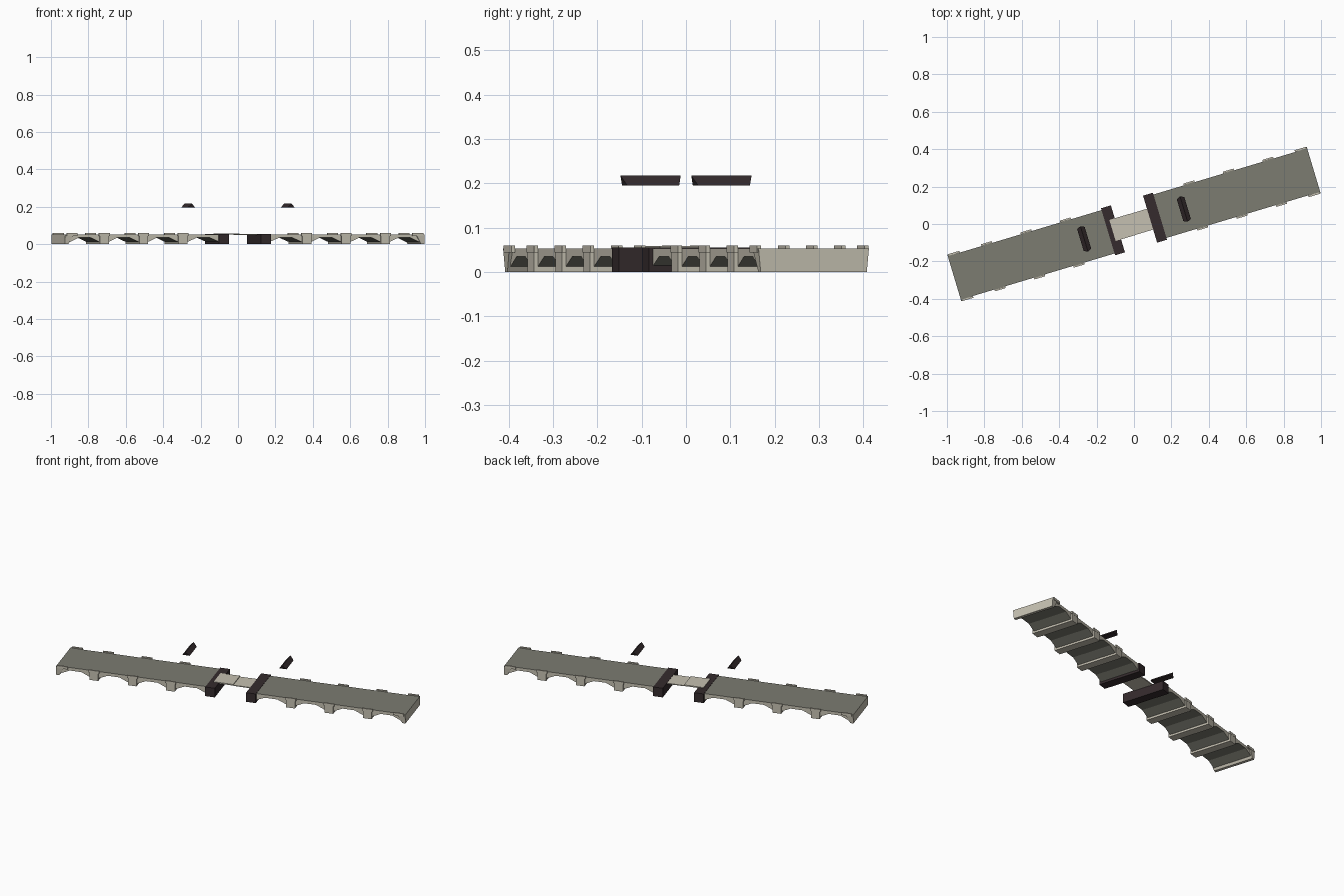
import bpy, bmesh, math
from mathutils import Matrix

if "Cube" in bpy.data.objects:
    bpy.data.objects.remove(bpy.data.objects["Cube"])

ANGLE = math.radians(16.7)   # the bridge lies slightly turned in plan
TURN = Matrix.Rotation(ANGLE, 4, 'Z')


def material(name, rgb):
    m = bpy.data.materials.new(name)
    m.diffuse_color = (*rgb, 1)
    m.use_nodes = True
    m.node_tree.nodes["Principled BSDF"].inputs["Base Color"].default_value = m.diffuse_color
    return m


deck_grey = material("deck_grey", (0.2, 0.2, 0.165))
pale_stone = material("pale_stone", (0.56, 0.53, 0.44))
dark_wood = material("dark_wood", (0.035, 0.024, 0.026))


def finish(bm, name, mats, side):
    """Turn the part into place; side -1 is the opposite half."""
    if side < 0:
        bm.transform(Matrix.Rotation(math.pi, 4, 'Z'))
    bm.transform(TURN)
    bmesh.ops.recalc_face_normals(bm, faces=bm.faces)
    mesh = bpy.data.meshes.new(name)
    bm.to_mesh(mesh)
    bm.free()
    for m in mats:
        mesh.materials.append(m)
    ob = bpy.data.objects.new(name, mesh)
    bpy.context.collection.objects.link(ob)
    return ob


def box(name, u, v, z, mat, side=1):
    bm = bmesh.new()
    bmesh.ops.create_cube(bm, size=1)
    for p in bm.verts:
        p.co = [lo + (c + 0.5) * (hi - lo) for c, (lo, hi) in zip(p.co, (u, v, z))]
    return finish(bm, name, [mat], side)


RIBS = (0.345, 0.565, 0.785)
RW = 0.025      # half width of a rib
TOP = 0.053


def vaulted_deck(side):
    # Side profile with a shallow arch between each pair of ribs
    starts = [0.14] + [r + RW for r in RIBS]
    ends = [r - RW for r in RIBS] + [0.975]
    pts = [(0.14, TOP)]
    for a, b in zip(starts, ends):
        d = (b - a) * 0.3
        pts += [(a, 0.012), (a + d, 0.035), (b - d, 0.035), (b, 0.012)]
    pts.append((0.975, TOP))
    bm = bmesh.new()
    face = bm.faces.new([bm.verts.new((u, -0.121, z)) for u, z in pts])
    res = bmesh.ops.extrude_face_region(bm, geom=[face])
    for g in res["geom"]:
        if isinstance(g, bmesh.types.BMVert):
            g.co.y = 0.121
    bm.normal_update()
    # Road surface and vault undersides are grey, sides are pale
    for f in bm.faces:
        f.material_index = 0 if abs(f.normal.y) < 0.5 else 1
    finish(bm, "vaulted_deck", [deck_grey, pale_stone], side)


def end_wall(side):
    # Slanted end block with a grey road strip on top
    bm = bmesh.new()
    bmesh.ops.create_cube(bm, size=1)
    for p in bm.verts:
        hi = p.co.z > 0
        p.co = (1.003 if p.co.x > 0 else (0.955 if hi else 0.985),
                math.copysign(0.13 if hi else 0.125, p.co.y), TOP if hi else 0)
    bm.normal_update()
    for f in bm.faces:
        f.material_index = 0 if f.normal.z > 0.9 else 1
    finish(bm, "end_wall", [deck_grey, pale_stone], side)


def floating_beam(side):
    # Triangular bar whose ridge overhangs its base at both ends
    bm = bmesh.new()
    ends = []
    for s in (-1, 1):
        ends.append([bm.verts.new(c) for c in (
            (0.257, s * 0.061, 0.195), (0.299, s * 0.061, 0.195), (0.278, s * 0.071, 0.217))])
    a, b = ends
    bm.faces.new(a)
    bm.faces.new(b)
    for i in range(3):
        j = (i + 1) % 3
        bm.faces.new((a[i], a[j], b[j], b[i]))
    finish(bm, "floating_beam", [dark_wood], side)


for side in (1, -1):
    vaulted_deck(side)
    end_wall(side)
    floating_beam(side)
    box("gate_pier", (0.09, 0.145), (-0.131, 0.131), (0, 0.055), dark_wood, side)
    for r in RIBS:
        box("cross_rib", (r - RW, r + RW), (-0.13, 0.13), (0, 0.046), pale_stone, side)
    # Low edge stones over each rib and at the end
    for r in RIBS + (0.965,):
        for lo, hi in ((-0.131, -0.122), (0.122, 0.131)):
            box("edge_stone", (r - 0.03, r + 0.03), (lo, hi), (0.044, 0.059), pale_stone, side)

# Thin centre planks joining the two halves
box("centre_plank", (-0.12, -0.008), (-0.059, 0.059), (0.051, 0.058), pale_stone)
box("centre_plank", (-0.008, 0.092), (-0.058, 0.058), (0.049, 0.0535), pale_stone)
